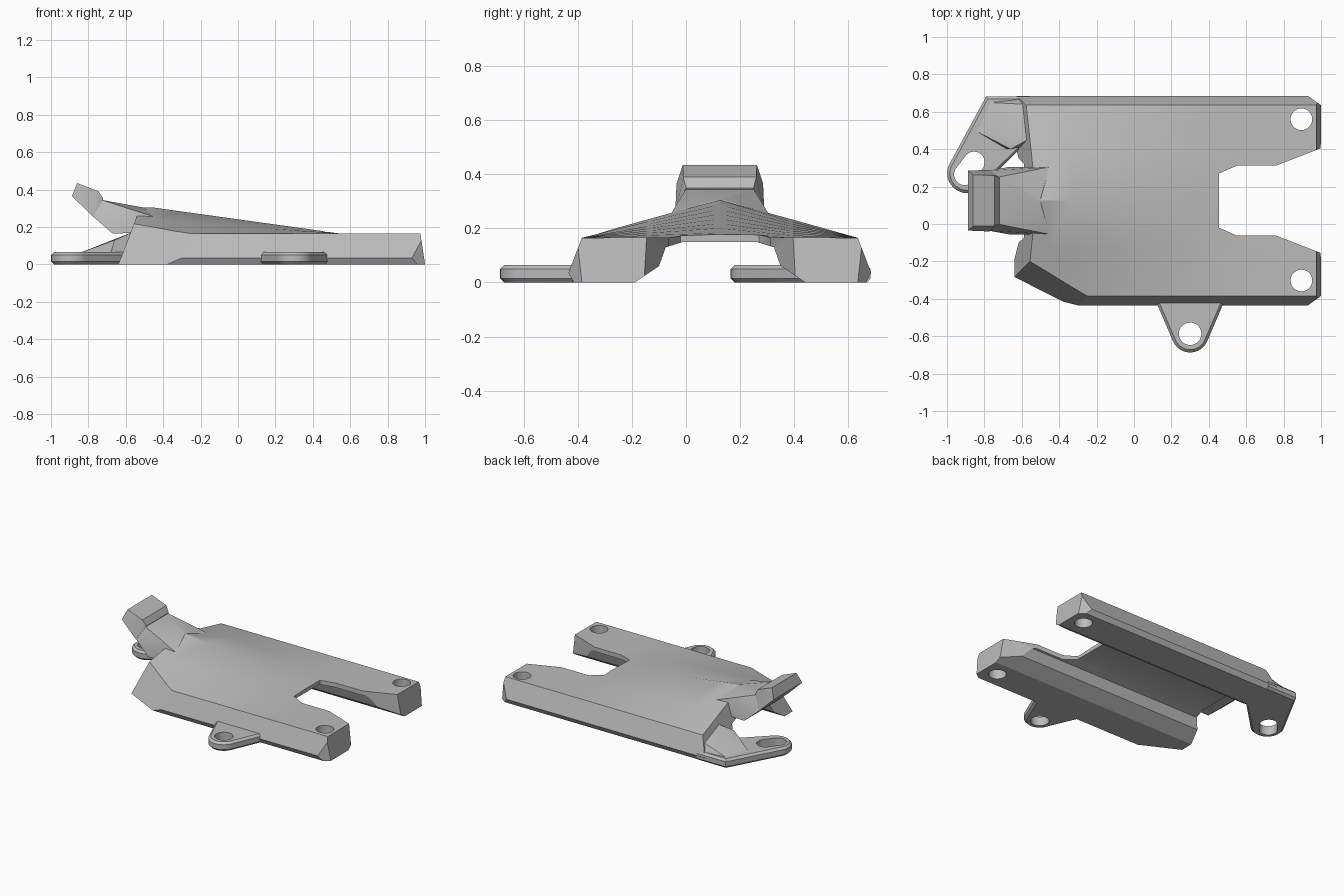
import bpy, bmesh, math
from mathutils import Vector

cube = bpy.data.objects.get("Cube")
if cube:
    bpy.data.objects.remove(cube)

MID = 0.125  # y of the symmetry line of the body

grey = bpy.data.materials.new("plain_grey")
grey.use_nodes = True
colour = (0.5, 0.5, 0.5, 1)
grey.diffuse_color = colour
grey.node_tree.nodes["Principled BSDF"].inputs["Base Color"].default_value = colour


def finish(name, bm):
    bmesh.ops.recalc_face_normals(bm, faces=bm.faces)
    mesh = bpy.data.meshes.new(name)
    bm.to_mesh(mesh)
    bm.free()
    mesh.materials.append(grey)
    obj = bpy.data.objects.new(name, mesh)
    bpy.context.collection.objects.link(obj)
    return obj


def hull(name, points):
    bm = bmesh.new()
    for p in points:
        bm.verts.new(p)
    res = bmesh.ops.convex_hull(bm, input=bm.verts)
    loose = [g for g in res["geom_interior"] if isinstance(g, bmesh.types.BMVert)]
    bmesh.ops.delete(bm, geom=loose, context="VERTS")
    bmesh.ops.dissolve_limit(bm, angle_limit=0.01, verts=bm.verts, edges=bm.edges)
    return finish(name, bm)


def mirrored(points):
    """Points (x, half width, z) on both sides of the middle line."""
    return [(x, MID + s * h, z) for x, h, z in points for s in (-1, 1)]


def loft(name, sections):
    bm = bmesh.new()
    rings = [[bm.verts.new(p) for p in sec] for sec in sections]
    n = len(rings[0])
    for a, b in zip(rings, rings[1:]):
        for i in range(n):
            j = (i + 1) % n
            bm.faces.new((a[i], a[j], b[j], b[i]))
    bm.faces.new(rings[0])
    bm.faces.new(rings[-1])
    return finish(name, bm)


def slice_off(obj, point, normal):
    """Remove everything on the normal side of a plane and cap the cut."""
    bm = bmesh.new()
    bm.from_mesh(obj.data)
    geom = bm.verts[:] + bm.edges[:] + bm.faces[:]
    res = bmesh.ops.bisect_plane(bm, geom=geom, plane_co=point, plane_no=Vector(normal).normalized(),
                                 clear_outer=True)
    rim = [e for e in res["geom_cut"] if isinstance(e, bmesh.types.BMEdge)]
    bmesh.ops.holes_fill(bm, edges=rim, sides=0)
    bmesh.ops.recalc_face_normals(bm, faces=bm.faces)
    bm.to_mesh(obj.data)
    bm.free()


def cut(obj, cutter):
    mod = obj.modifiers.new("cut", "BOOLEAN")
    mod.operation = "DIFFERENCE"
    mod.solver = "EXACT"
    mod.object = cutter
    bpy.ops.object.select_all(action="DESELECT")
    bpy.context.view_layer.objects.active = obj
    obj.select_set(True)
    bpy.ops.object.modifier_apply(modifier=mod.name)
    bpy.data.objects.remove(cutter)


def circle(x, y, r, z, n=32):
    return [(x + r * math.cos(2 * math.pi * i / n), y + r * math.sin(2 * math.pi * i / n), z)
            for i in range(n)]


def drill(obj, centres, r):
    cut(obj, hull("drill", [p for x, y in centres for z in (-0.1, 0.5) for p in circle(x, y, r, z)]))


def lug(name, x, y, r, anchors):
    """Flat rounded tab with chamfered rims; anchors are (x, y, inset x, inset y)."""
    pts = []
    for z, inset in ((0, 0.015), (0.015, 0), (0.05, 0), (0.065, 0.015)):
        pts += circle(x, y, r - inset, z)
        pts += [(ax + dx * inset, ay + dy * inset, z) for ax, ay, dx, dy in anchors]
    return hull(name, pts)


# Body: pitched roof that flattens toward the fork
def body_section(x):
    t = min(max((0.54 - x) / 1.0, 0), 1)
    ridge = 0.166 + 0.139 * t
    half = [(0.54, 0), (0.56, 0.035), (0.51, 0.165), (0.26, (0.165 + ridge) / 2)]
    return ([(x, MID - h, z) for h, z in half] + [(x, MID, ridge)]
            + [(x, MID + h, z) for h, z in reversed(half)])


stations = [-0.8] + [-0.46 + 0.125 * i for i in range(9)] + [1.1]
body = loft("body", [body_section(x) for x in stations])
slice_off(body, (-0.64, 0, 0), (-0.22, 0, 0.085))
slice_off(body, (1.0, 0, 0), (0.165, 0, 0.025))
slice_off(body, (-0.626, -0.29, 0), (-0.0218, -0.043, 0.0249))
for s in (-1, 1):
    slice_off(body, (0.93, MID + s * 0.56, 0), (0.05, s * 0.07, 0))

# Lengthwise channel underneath
channel = [(0.34, -0.02), (0.315, 0), (0.225, 0.06), (0.2, 0.13), (0.135, 0.15)]
profile = [(MID - h, z) for h, z in channel] + [(MID + h, z) for h, z in reversed(channel)]
cut(body, loft("channel", [[(x, y, z) for y, z in profile] for x in (-1, 1.2)]))

# Fork opening
opening = [(0.455, 0.145), (0.55, 0.187), (0.76, 0.187), (1.05, 0.3)]
outline = [(x, MID - h) for x, h in opening] + [(x, MID + h) for x, h in reversed(opening)]
cut(body, loft("fork_opening", [[(x, y, z) for x, y in outline] for z in (-0.1, 0.5)]))

# Bolt holes in the fork tips
for y in (-0.302, 0.56):
    drill(body, [(0.895, y)], 0.058)

# Side lug
side_lug = lug("side_lug", 0.3, -0.587, 0.1,
               [(0.12, -0.42, 1, 0), (0.48, -0.42, -1, 0), (0.14, -0.39, 1, 0), (0.46, -0.39, -1, 0)])
drill(side_lug, [(0.3, -0.587)], 0.06)

# Rear lug with slot
rear_lug = lug("rear_lug", -0.892, 0.272, 0.107,
               [(-0.79, 0.683, 0.5, -1), (-0.56, 0.683, 0, -1), (-0.56, 0.45, 0, 1)])
drill(rear_lug, [(-0.905, 0.265), (-0.855, 0.33)], 0.057)

# Web between rear lug and body
hull("rear_lug_web", [(-0.85, 0.5, 0.06), (-0.78, 0.65, 0.06), (-0.6, 0.67, 0.06), (-0.58, 0.64, 0.12),
                      (-0.57, 0.45, 0.17), (-0.66, 0.4, 0.13), (-0.68, 0.4, 0.06), (-0.57, 0.42, 0.06)])

# Hook arm and head
hull("hook_arm", mirrored([(-0.73, 0.125, 0.345), (-0.78, 0.16, 0.26), (-0.67, 0.18, 0.165),
                           (-0.45, 0.18, 0.255), (-0.5, 0.02, 0.303), (-0.5, 0.18, 0.17)]))
hull("hook_head", mirrored([(-0.86, 0.137, 0.435), (-0.745, 0.135, 0.39), (-0.72, 0.125, 0.35),
                            (-0.775, 0.165, 0.255), (-0.888, 0.16, 0.365)]))

# Shading
bpy.ops.object.select_all(action="DESELECT")
for obj in bpy.context.collection.objects:
    if obj.type == "MESH" and grey.name in obj.data.materials:
        obj.select_set(True)
        bpy.context.view_layer.objects.active = obj
bpy.ops.object.shade_smooth_by_angle(angle=math.radians(25))
